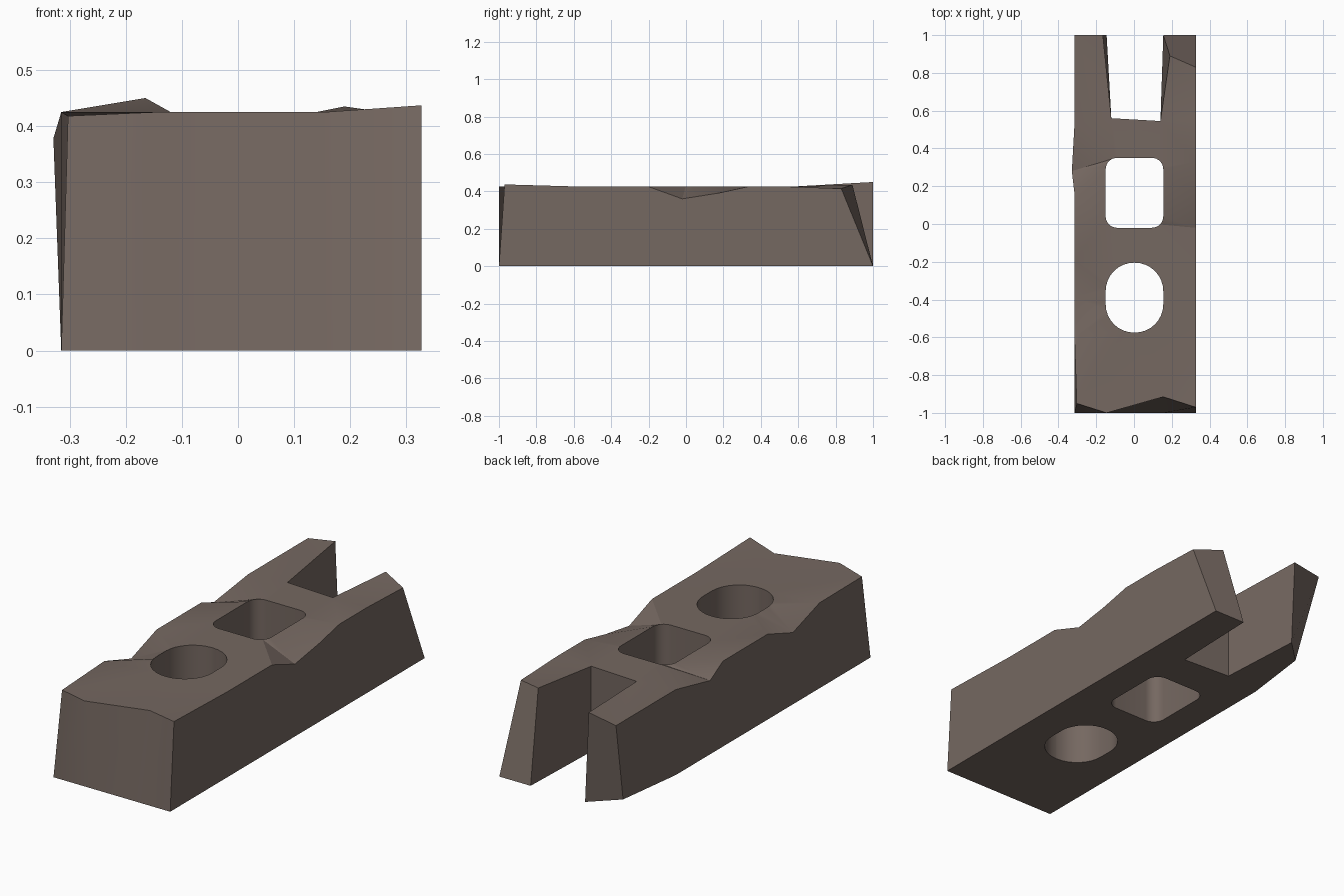
import bpy, bmesh, math

if "Cube" in bpy.data.objects:
    bpy.data.objects.remove(bpy.data.objects["Cube"])

# Outline of the chipped block, counter-clockwise: (bottom x, y), (top x, y, z)
H = 0.425
X0, X1 = -0.315, 0.327
outline = [((X0, -1), (-0.303, -0.95, 0.418)),
           ((-0.145, -1), (-0.145, -1, H)),
           ((0.155, -1), (0.155, -0.915, H)),
           ((X1, -1), (X1, -0.97, 0.437))]
# right side with one chip
for y, z in [(-0.55, H), (-0.2, H), (-0.02, 0.36), (0.17, 0.39), (0.33, H), (0.55, H)]:
    outline.append(((X1, y), (X1, y, z)))
# broken prongs and the open notch between them
outline += [((X1, 1), (X1, 0.83, 0.415)),
            ((0.155, 1), (0.19, 0.89, 0.435)),
            ((0.14, 0.545), (0.14, 0.545, H)),
            ((-0.12, 0.56), (-0.12, 0.56, H)),
            ((-0.145, 1), (-0.165, 1, 0.45)),
            ((-0.27, 0.88), (X0, 1, H))]
# left side with two chips
for y, x, z in [(0.53, X0, H), (0.28, -0.329, 0.378), (0.16, X0, H),
                (-0.19, X0, H), (-0.39, X0, 0.357), (-0.6, X0, H)]:
    outline.append(((X0, y), (x, y, z)))


def rounded_hole(y0, y1, r, n=8):
    """Rounded rectangle through the block."""
    pts = []
    x0, x1 = -0.15, 0.155
    for cx, cy, a0 in [(x1 - r, y1 - r, 0), (x0 + r, y1 - r, 90),
                       (x0 + r, y0 + r, 180), (x1 - r, y0 + r, 270)]:
        for i in range(n + 1):
            a = math.radians(a0 + 90 * i / n)
            x, y = cx + r * math.cos(a), cy + r * math.sin(a)
            pts.append(((x, y), (x, y, H)))
    return pts


bm = bmesh.new()
bottom_edges, top_edges = [], []
for loop in (outline, rounded_hole(-0.02, 0.35, 0.06), rounded_hole(-0.575, -0.205, 0.15)):
    low = [bm.verts.new((b[0], b[1], 0)) for b, t in loop]
    top = [bm.verts.new(t) for b, t in loop]
    n = len(loop)
    for i in range(n):
        j = (i + 1) % n
        bottom_edges.append(bm.edges.new((low[i], low[j])))
        top_edges.append(bm.edges.new((top[i], top[j])))
    # side walls
    for i in range(n):
        j = (i + 1) % n
        bm.faces.new((low[i], low[j], top[j], top[i]))

# top and bottom caps with holes
bmesh.ops.triangle_fill(bm, edges=top_edges, use_beauty=True, normal=(0, 0, 1))
bmesh.ops.triangle_fill(bm, edges=bottom_edges, use_beauty=True, normal=(0, 0, -1))
bmesh.ops.recalc_face_normals(bm, faces=bm.faces)

me = bpy.data.meshes.new("broken_block")
bm.to_mesh(me)
bm.free()
block = bpy.data.objects.new("broken_block", me)
bpy.context.collection.objects.link(block)

mat = bpy.data.materials.new("grey brown stone")
mat.diffuse_color = (0.178, 0.138, 0.119, 1)
mat.use_nodes = True
mat.node_tree.nodes["Principled BSDF"].inputs["Base Color"].default_value = mat.diffuse_color
me.materials.append(mat)

bpy.context.view_layer.objects.active = block
block.select_set(True)
bpy.ops.object.shade_smooth_by_angle(angle=math.radians(25))
